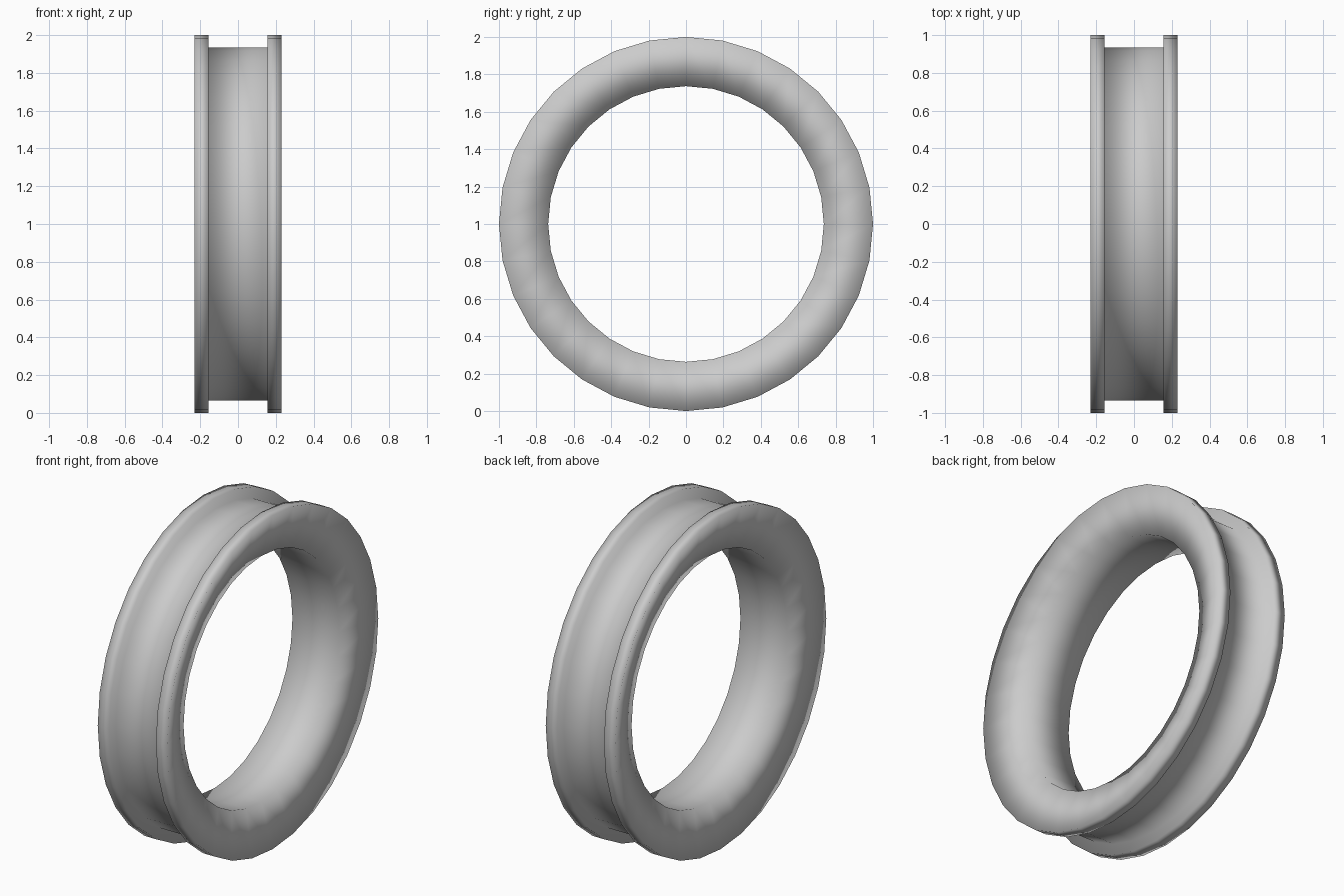
import bpy, bmesh
from math import sin, cos, pi

if "Cube" in bpy.data.objects:
    bpy.data.objects.remove(bpy.data.objects["Cube"])

SIDES = 32
# Cross-section (x, radius): two flanges with a groove between, dished sides, straight bore
half = [(0.155, 0.935), (0.155, 1.0), (0.23, 1.0), (0.155, 0.737)]
profile = half + [(-x, r) for x, r in reversed(half)]

# Revolve the section around the x axis
bm = bmesh.new()
rings = []
for i in range(SIDES):
    a = 2 * pi * i / SIDES
    rings.append([bm.verts.new((x, r * sin(a), 1 + r * cos(a))) for x, r in profile])
n = len(profile)
for i in range(SIDES):
    p, q = rings[i], rings[(i + 1) % SIDES]
    for j in range(n):
        k = (j + 1) % n
        bm.faces.new((p[j], p[k], q[k], q[j])).smooth = True
bmesh.ops.recalc_face_normals(bm, faces=bm.faces)

mesh = bpy.data.meshes.new("grooved_ring")
bm.to_mesh(mesh)
bm.free()
ring = bpy.data.objects.new("grooved_ring", mesh)
bpy.context.collection.objects.link(ring)
